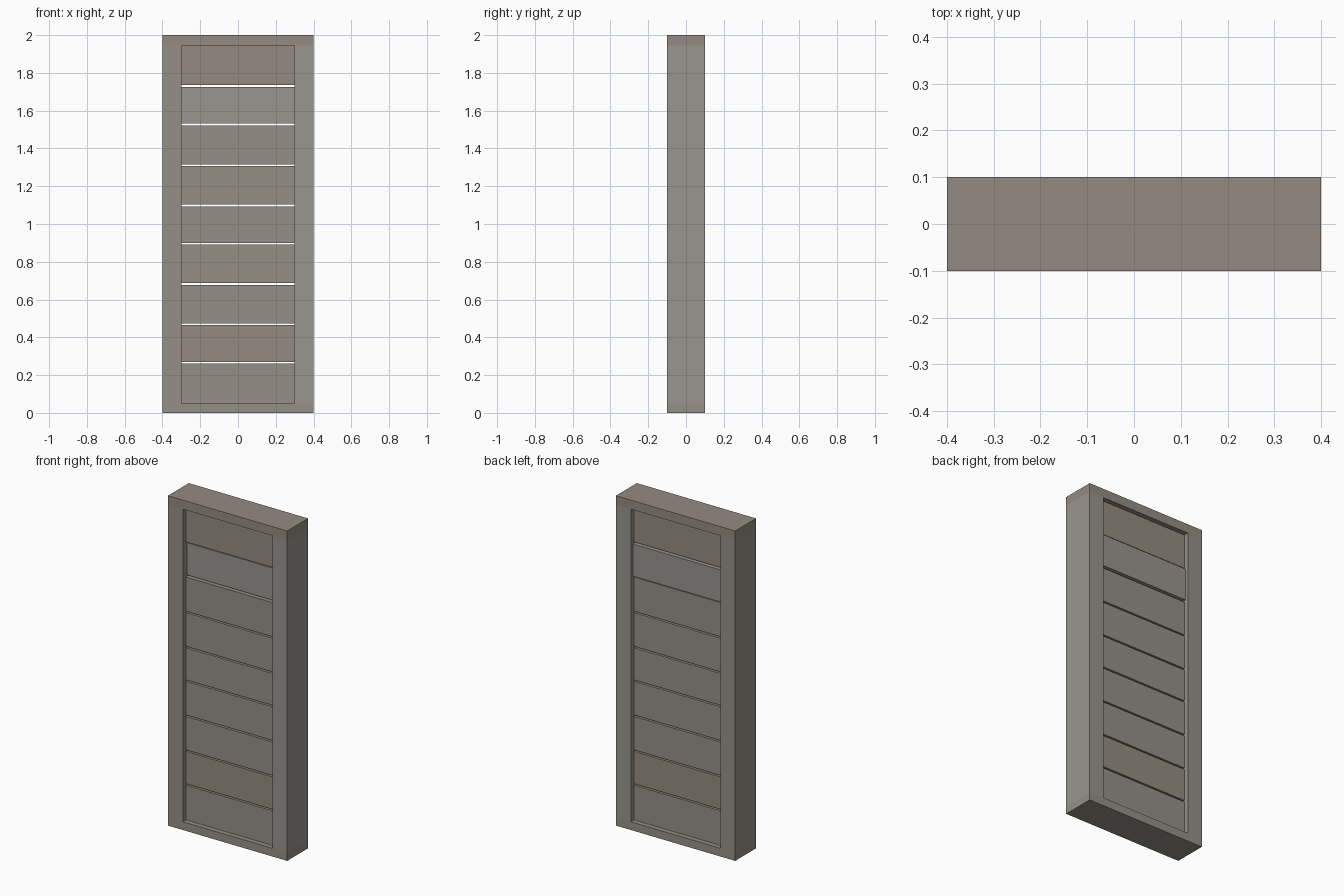
import bpy

if "Cube" in bpy.data.objects:
    bpy.data.objects.remove(bpy.data.objects["Cube"])


def material(name, rgb):
    m = bpy.data.materials.new(name)
    m.diffuse_color = (*rgb, 1)
    m.use_nodes = True
    m.node_tree.nodes["Principled BSDF"].inputs["Base Color"].default_value = m.diffuse_color
    return m


warm = material("warm_wood", (0.30, 0.26, 0.22))
grey = material("grey_wood", (0.32, 0.30, 0.275))
olive = material("weathered_wood", (0.30, 0.28, 0.235))


def box(name, x0, x1, y0, y1, z0, z1, mat):
    bpy.ops.mesh.primitive_cube_add(
        size=1, location=((x0 + x1) / 2, (y0 + y1) / 2, (z0 + z1) / 2))
    ob = bpy.context.object
    ob.name = name
    ob.scale = (x1 - x0, y1 - y0, z1 - z0)
    bpy.ops.object.transform_apply(location=False, rotation=False)
    ob.data.materials.append(mat)


# Frame: full-width rails with stiles between them
box("bottom_rail", -0.4, 0.4, -0.1, 0.1, 0, 0.05, olive)
box("top_rail", -0.4, 0.4, -0.1, 0.1, 1.945, 2, warm)
box("left_stile", -0.4, -0.3, -0.1, 0.1, 0.05, 1.945, olive)
box("right_stile", 0.3, 0.4, -0.1, 0.1, 0.05, 1.945, grey)

# Recessed horizontal planks separated by narrow see-through gaps
gaps = [0.265, 0.470, 0.682, 1.098, 1.311, 1.527, 1.731, 0.895]
gaps = sorted(gaps)
g = 0.0045
bottoms = [0.05] + [z + g for z in gaps]
tops = [z - g for z in gaps] + [1.945]
shift = [0, 0, 0, 0, 0, 0, 0, 0.01, 0]   # one plank sits slightly further back
mats = [olive, warm, olive, olive, olive, olive, olive, grey, warm]
for i, (b, t, s, m) in enumerate(zip(bottoms, tops, shift, mats)):
    box(f"plank_{i + 1}", -0.3, 0.3, -0.07 + s, 0.07 + s, b, t, m)
